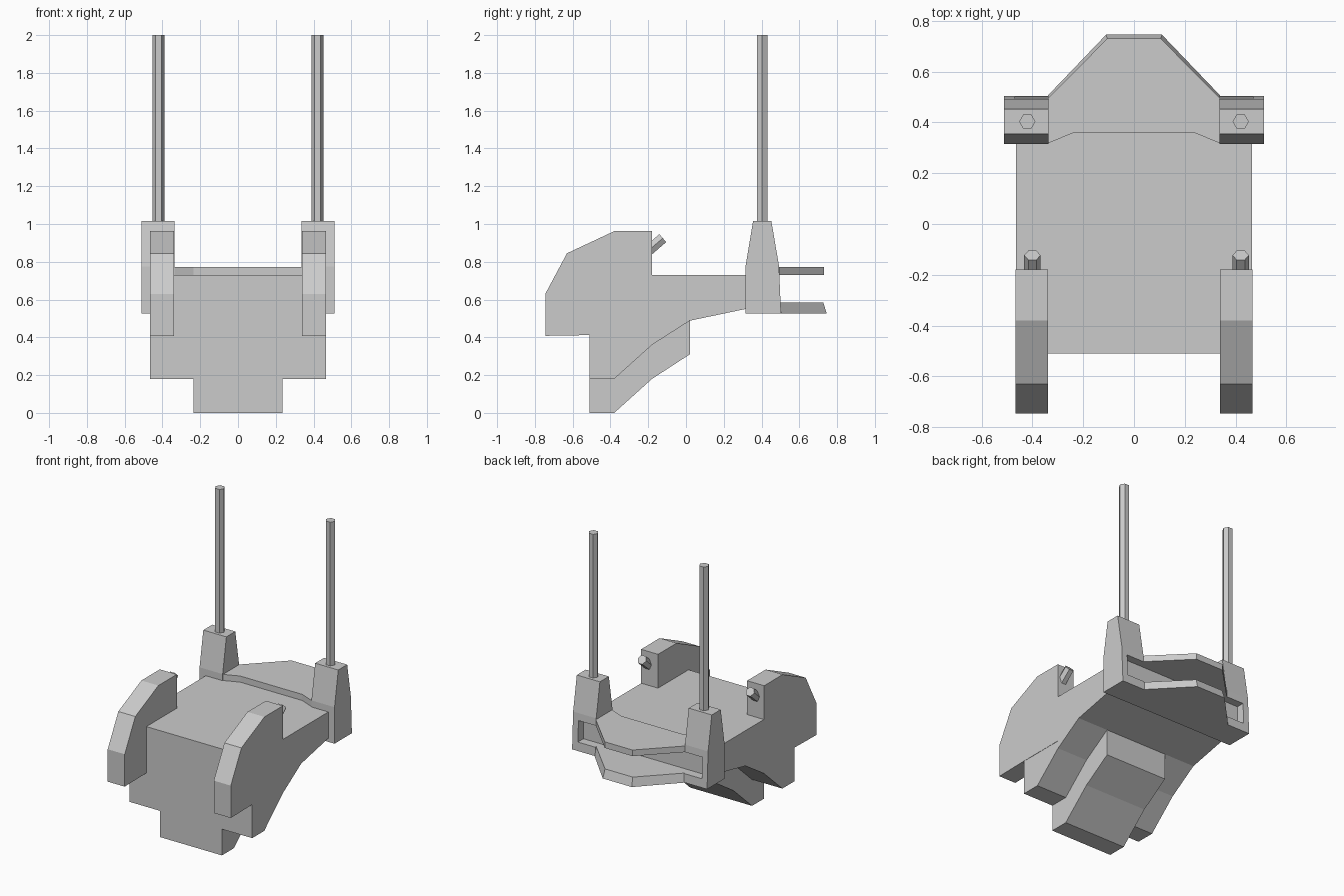
import bpy, bmesh, math
from mathutils import Vector

if "Cube" in bpy.data.objects:
    bpy.data.objects.remove(bpy.data.objects["Cube"])


def loft(name, a, b):
    """Closed solid between two matching outlines."""
    bm = bmesh.new()
    va = [bm.verts.new(p) for p in a]
    vb = [bm.verts.new(p) for p in b]
    n = len(a)
    bm.faces.new(va)
    bm.faces.new(vb[::-1])
    for i in range(n):
        j = (i + 1) % n
        bm.faces.new((va[i], vb[i], vb[j], va[j]))
    bmesh.ops.recalc_face_normals(bm, faces=bm.faces)
    me = bpy.data.meshes.new(name)
    bm.to_mesh(me)
    bm.free()
    ob = bpy.data.objects.new(name, me)
    bpy.context.collection.objects.link(ob)
    return ob


def side_profile(name, pts, x0, x1):
    return loft(name, [(x0, y, z) for y, z in pts], [(x1, y, z) for y, z in pts])


def hex_rod(name, start, end, r):
    start, end = Vector(start), Vector(end)
    d = (end - start).normalized()
    u = Vector((1, 0, 0))
    v = d.cross(u)
    ring = [u * r * math.cos(k * math.pi / 3) + v * r * math.sin(k * math.pi / 3) for k in range(6)]
    return loft(name, [start + o for o in ring], [end + o for o in ring])


def mirrored(half):
    """Complete an outline from its right half."""
    return half + [(-x, y) for x, y in reversed(half)]


def plate(name, low, z0, high, z1):
    return loft(name, [(x, y, z0) for x, y in mirrored(low)],
                [(x, y, z1) for x, y in mirrored(high)])


# Main hull and the keel block below it
side_profile("hull", [(-.51, .18), (-.38, .18), (-.18, .36), (.02, .488), (.315, .55),
                      (.44, .55), (.44, .73), (-.51, .73)], -.465, .465)
side_profile("keel_block", [(-.51, 0), (-.38, 0), (-.18, .18), (.02, .31), (.02, .488),
                            (-.18, .36), (-.38, .18), (-.51, .18)], -.235, .235)

# Rear balcony: upper and lower plates
upper = [(.235, .36), (.338, .318), (.338, .495), (.105, .73)]
plate("balcony_upper_plate", upper, .73, upper, .772)
plate("balcony_lower_plate", [(.338, .316), (.338, .507), (.11, .745)], .525,
      [(.338, .316), (.338, .49), (.105, .727)], .585)

# Slot between the plates, running into both posts
slot = side_profile("slot_cutter", [(.44, .585), (.9, .585), (.9, .73), (.44, .73)], -.47, .47)
slot.hide_render = True
slot.hide_viewport = True
slot.display_type = 'WIRE'

for s, side in ((-1, "left"), (1, "right")):
    # Front guard plate
    side_profile("guard_plate_" + side, [(-.745, .408), (-.51, .412), (-.18, .412), (-.18, .962),
                                         (-.38, .962), (-.63, .845), (-.745, .63)],
                 s * .338, s * .467)
    # Short stub on the back of the guard
    x = -.4 if s < 0 else .42
    hex_rod("stub_" + side, (x, -.21, .85), (x, -.123, .925), .032)
    # Rear post with slot, and tall rod on top
    post = side_profile("post_" + side, [(.315, .525), (.503, .525), (.492, .78), (.452, 1.015),
                                         (.355, 1.015), (.315, .775)], s * .337, s * .512)
    cut = post.modifiers.new("slot", 'BOOLEAN')
    cut.object = slot
    cut.operation = 'DIFFERENCE'
    cut.solver = 'EXACT'
    hex_rod("tall_rod_" + side, (s * .42, .403, 1.0), (s * .42, .403, 2.0), .032)
